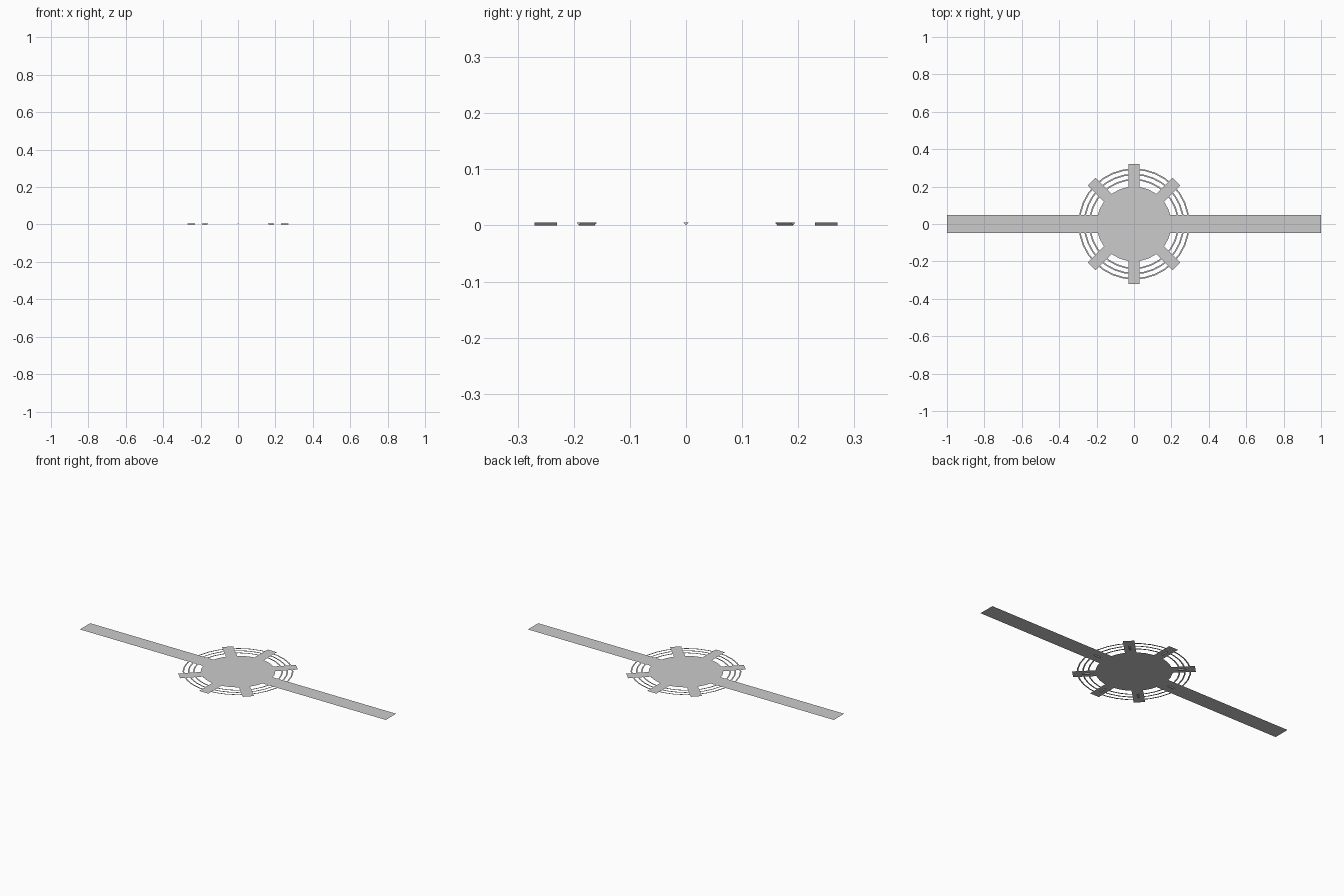
import bpy, bmesh, math
from mathutils import Matrix

if "Cube" in bpy.data.objects:
    bpy.data.objects.remove(bpy.data.objects["Cube"])

SEG = 32
TOP = 0.005   # height of the flat sheets


def add_object(name, bm):
    mesh = bpy.data.meshes.new(name)
    bm.to_mesh(mesh)
    bm.free()
    ob = bpy.data.objects.new(name, mesh)
    bpy.context.collection.objects.link(ob)
    return ob


def sheet(name, x0, x1, half_w, angle=0):
    bm = bmesh.new()
    bm.faces.new([bm.verts.new((x, y, TOP)) for x, y in
                  ((x0, -half_w), (x1, -half_w), (x1, half_w), (x0, half_w))])
    bm.transform(Matrix.Rotation(angle, 4, 'Z'))
    return add_object(name, bm)


def ring(name, r0, r1):
    bm = bmesh.new()
    loops = []
    for r in (r0, r1):
        loops.append([bm.verts.new((r * math.cos(math.tau * i / SEG),
                                    r * math.sin(math.tau * i / SEG), TOP)) for i in range(SEG)])
    inner, outer = loops
    for i in range(SEG):
        j = (i + 1) % SEG
        bm.faces.new((inner[i], outer[i], outer[j], inner[j]))
    return add_object(name, bm)


def wedge(name, angle):
    # small V-shaped rib hanging below the sheet
    bm = bmesh.new()
    ends = [[bm.verts.new((x, y, z)) for y, z in ((-0.005, TOP), (0, 0), (0.005, TOP))]
            for x in (0.23, 0.27)]
    a, b = ends
    bm.faces.new(a)
    bm.faces.new(b[::-1])
    for i in range(3):
        j = (i + 1) % 3
        bm.faces.new((a[i], b[i], b[j], a[j]))
    bmesh.ops.recalc_face_normals(bm, faces=bm.faces)
    bm.transform(Matrix.Rotation(angle, 4, 'Z'))
    return add_object(name, bm)


# central disc
bm = bmesh.new()
bmesh.ops.create_circle(bm, cap_ends=True, segments=SEG, radius=0.2,
                        matrix=Matrix.Translation((0, 0, TOP)))
add_object("hub_disc", bm)

# two long arms meeting the hub
for side, angle in (("right", 0), ("left", math.pi)):
    sheet(side + "_arm", 0.19, 1.0, 0.048, angle)

# short spokes with ribs underneath
for i in range(8):
    angle = i * math.pi / 4
    if i % 4:
        sheet(f"spoke_{i}", 0.18, 0.32, 0.03, angle)
    wedge(f"spoke_rib_{i}", angle)

# three narrow concentric rings
for i, r in enumerate((0.237, 0.265, 0.293)):
    ring(f"ring_{i}", r - 0.004, r + 0.004)
